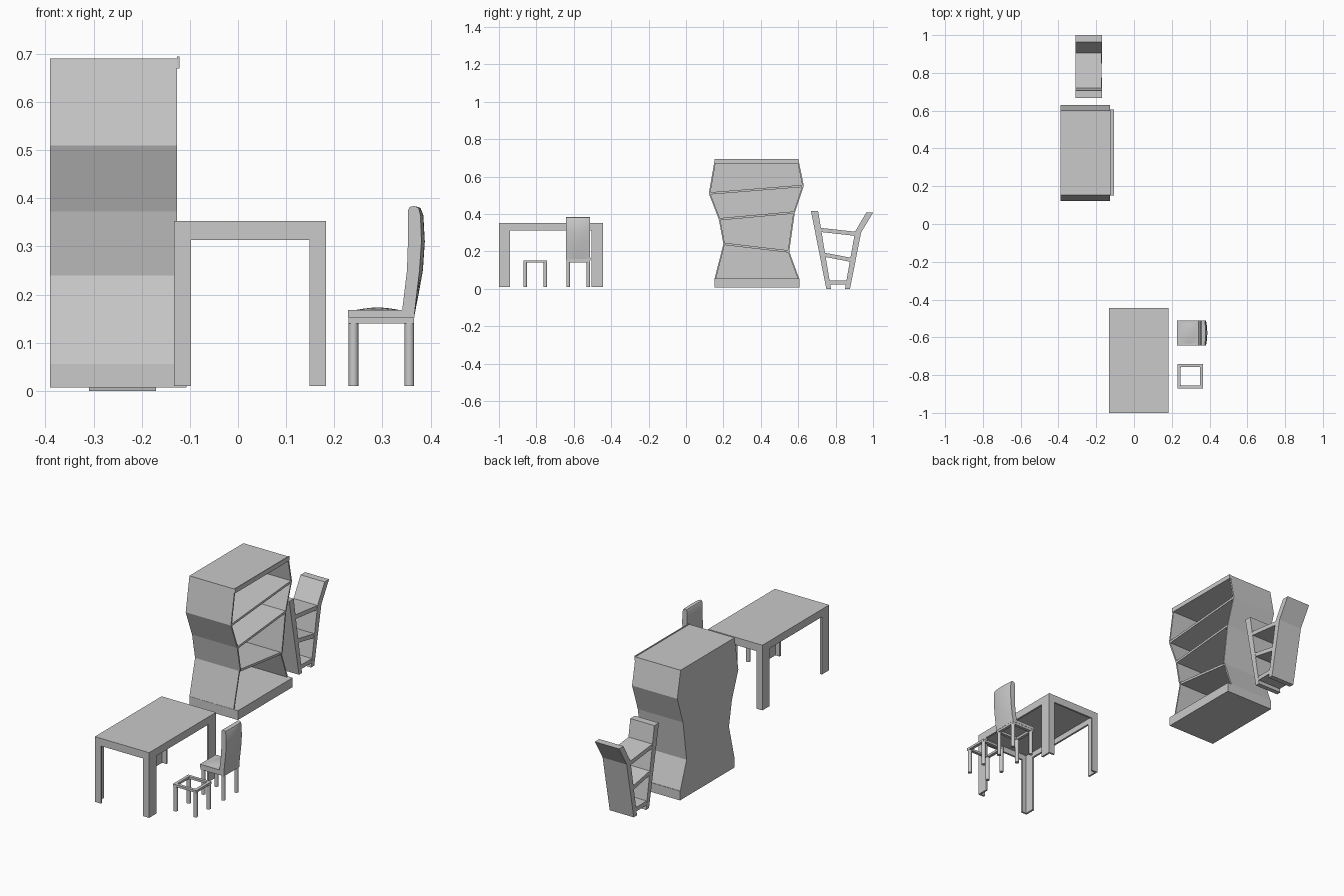
import bpy, bmesh, math
from mathutils import Vector

cube = bpy.data.objects.get("Cube")
if cube:
    bpy.data.objects.remove(cube, do_unlink=True)

GREY = (0.588, 0.588, 0.588, 1)
grey = bpy.data.materials.new("plain_grey")
grey.use_nodes = True
grey.diffuse_color = GREY
grey.node_tree.nodes["Principled BSDF"].inputs["Base Color"].default_value = GREY


def finish(bm, name, smooth=None):
    bmesh.ops.recalc_face_normals(bm, faces=bm.faces)
    mesh = bpy.data.meshes.new(name)
    bm.to_mesh(mesh)
    bm.free()
    mesh.materials.append(grey)
    obj = bpy.data.objects.new(name, mesh)
    bpy.context.collection.objects.link(obj)
    if smooth:
        bpy.ops.object.select_all(action='DESELECT')
        obj.select_set(True)
        bpy.context.view_layer.objects.active = obj
        bpy.ops.object.shade_smooth_by_angle(angle=math.radians(smooth))
    return obj


def prism(name, outline, axis, lo, hi):
    """Extrude a 2D outline along an axis; the other two axes stay in xyz order."""
    def place(p, d):
        c = list(p)
        c.insert("xyz".index(axis), d)
        return c
    bm = bmesh.new()
    face = bm.faces.new([bm.verts.new(place(p, lo)) for p in outline])
    ext = bmesh.ops.extrude_face_region(bm, geom=[face])
    verts = [g for g in ext["geom"] if isinstance(g, bmesh.types.BMVert)]
    bmesh.ops.translate(bm, verts=verts, vec=Vector(place((0, 0), hi - lo)))
    return finish(bm, name)


def box(name, x0, x1, y0, y1, z0, z1):
    return prism(name, [(x0, y0), (x1, y0), (x1, y1), (x0, y1)], 'z', z0, z1)


# Table: thin top with hollow apron panels and angle-section legs
X0, X1, Y0, Y1 = -0.133, 0.183, -1.0, -0.445
T, FLOOR, APRON, TOP = 0.01, 0.01, 0.313, 0.353


def gate(a, b, leg):
    return [(a, FLOOR), (a + leg, FLOOR), (a + leg, APRON), (b - leg, APRON),
            (b - leg, FLOOR), (b, FLOOR), (b, TOP - T), (a, TOP - T)]


box("table_top", X0, X1, Y0, Y1, TOP - T, TOP)
for label, y in (("front", Y0), ("back", Y1 - T)):
    prism("table_%s_panel" % label, gate(X0, X1, 0.035), 'y', y, y + T)
for label, x in (("right", X0), ("left", X1 - T)):
    prism("table_%s_panel" % label, gate(Y0 + T, Y1 - T, 0.05), 'x', x, x + T)


# Open frame with four round legs, used by both stool and chair
def leg_frame(name, y0, y1):
    x0, x1, w, z0, z1 = 0.23, 0.366, 0.016, 0.14, 0.152
    box(name + "_front_rail", x0, x1, y0, y0 + w, z0, z1)
    box(name + "_back_rail", x0, x1, y1 - w, y1, z0, z1)
    box(name + "_right_rail", x0, x0 + w, y0 + w, y1 - w, z0, z1)
    box(name + "_left_rail", x1 - w, x1, y0 + w, y1 - w, z0, z1)
    r = 0.01
    for x in (x0 + r, x1 - r):
        for y in (y0 + r, y1 - r):
            bm = bmesh.new()
            bmesh.ops.create_cone(bm, cap_ends=True, segments=16, radius1=r,
                                  radius2=r, depth=z0 - FLOOR)
            bmesh.ops.translate(bm, verts=bm.verts, vec=(x, y, (z0 + FLOOR) / 2))
            finish(bm, name + "_leg", 40)


leg_frame("stool", -0.87, -0.742)
leg_frame("chair", -0.64, -0.512)


# Lofted part: an xz outline repeated across y, bulged towards the middle
def loft(name, y0, y1, outline, bulge, steps=12):
    bm = bmesh.new()
    rings = []
    for i in range(steps + 1):
        t = 2 * i / steps - 1
        rings.append([bm.verts.new((x + dx * (1 - t * t), y0 + (y1 - y0) * i / steps,
                                    z + dz * (1 - t * t)))
                      for (x, z), (dx, dz) in zip(outline, bulge)])
    n = len(outline)
    for a, b in zip(rings, rings[1:]):
        for j in range(n):
            bm.faces.new((a[j], a[(j + 1) % n], b[(j + 1) % n], b[j]))
    bm.faces.new(rings[0])
    bm.faces.new(rings[-1])
    return finish(bm, name, 35)


# Chair seat with domed pad, and curved backrest
box("chair_seat", 0.228, 0.367, -0.642, -0.511, 0.152, 0.168)
pad = [(0.24 + 0.1 * i / 8, 0.167) for i in range(9)]
rise = [(0, 0.006 * math.sin(math.pi * i / 8)) for i in range(9)]
loft("chair_seat_pad", -0.638, -0.515, pad + [(0.34, 0.16), (0.24, 0.16)],
     rise + [(0, 0), (0, 0)])
front = [(0.34, 0.16), (0.345, 0.2), (0.351, 0.25), (0.353, 0.31), (0.353, 0.375),
         (0.357, 0.382)]
rear = [(0.366, 0.384), (0.375, 0.38), (0.379, 0.365), (0.381, 0.31), (0.377, 0.25),
        (0.371, 0.2), (0.366, 0.154)]
loft("chair_backrest", -0.642, -0.512, front + rear,
     [(0, 0)] * 6 + [(0, 0), (0.004, 0), (0.006, 0), (0.007, 0), (0.007, 0), (0.004, 0), (0, 0)])

# Bookcase: zigzag side walls, back panel, tilted shelves, projecting base
BACK, FACE, LOW_FACE, W = -0.39, -0.127, -0.133, 0.008
near = [(0.153, 0.055), (0.2, 0.24), (0.175, 0.372), (0.122, 0.51), (0.153, 0.688)]
far = [(0.605, 0.055), (0.552, 0.2), (0.582, 0.408), (0.63, 0.55), (0.602, 0.688)]
for label, pts, s in (("front", near, W), ("rear", far, -W)):
    for part, run, x in (("lower", pts[:2], LOW_FACE), ("upper", pts[1:], FACE)):
        inner = [(y + s, z) for y, z in reversed(run)]
        prism("bookcase_%s_%s_wall" % (label, part), run + inner, 'x', BACK, x)
prism("bookcase_back_panel", near + far[::-1], 'x', BACK, BACK + W)
for i, (a, b) in enumerate(((near[1], far[1]), (near[2], far[2]), (near[3], far[3]))):
    ya, yb, h = a[0] + W / 2, b[0] - W / 2, 0.006
    prism("bookcase_shelf", [(ya, a[1] - h), (yb, b[1] - h), (yb, b[1] + h),
                             (ya, a[1] + h)], 'x', BACK + W / 2, FACE if i else LOW_FACE)
box("bookcase_top", BACK, FACE, near[4][0], far[4][0], 0.672, 0.69)
box("bookcase_top_lip", FACE, FACE + 0.005, near[4][0], far[4][0], 0.67, 0.694)
box("bookcase_base", BACK, -0.107, 0.152, 0.607, 0.007, 0.056)

# Ladder stool: wide slanted boards joined by treads
SX0, SX1 = -0.31, -0.17
prism("ladder_stool_front_board", [(0.668, 0.417), (0.706, 0.417), (0.775, 0.0), (0.75, 0.0)],
      'x', SX0, SX1)
prism("ladder_stool_rear_board", [(0.85, 0.0), (0.877, 0.0), (0.936, 0.3), (1.0, 0.407),
                                  (0.963, 0.407), (0.904, 0.305)], 'x', SX0, SX1)
for ya, za, yb, zb in ((0.718, 0.326, 0.908, 0.305), (0.74, 0.193, 0.882, 0.166),
                       (0.764, 0.044, 0.858, 0.044)):
    prism("ladder_stool_tread", [(ya, za), (yb, zb), (yb, zb - 0.022), (ya, za - 0.022)],
          'x', SX0 + 0.001, SX1 - 0.001)
